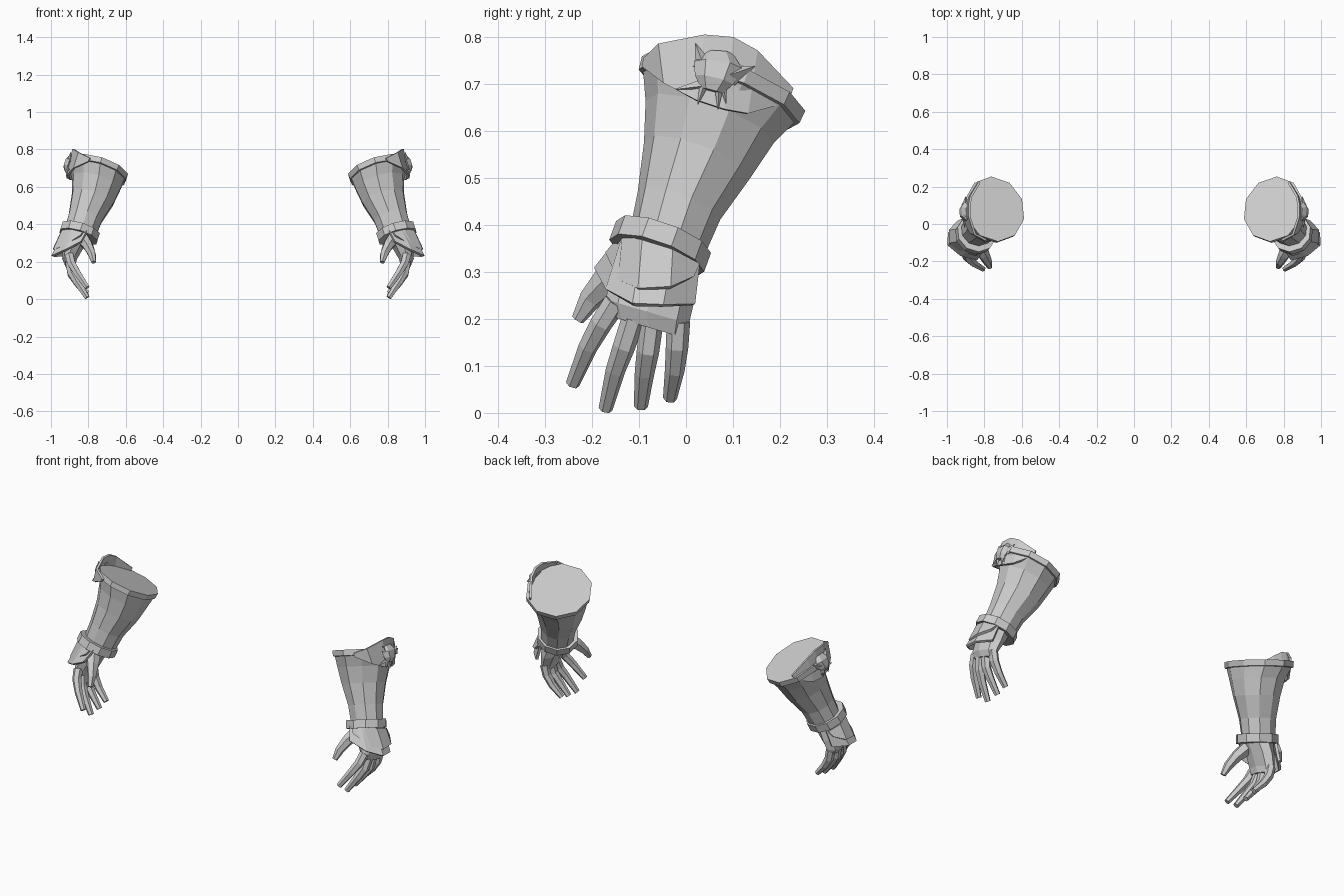
import bpy, bmesh, math
from mathutils import Vector as V


def finish(name, bm, thickness=0):
    # one glove is modelled on +x, the other one is its mirror image
    bmesh.ops.recalc_face_normals(bm, faces=bm.faces)
    me = bpy.data.meshes.new(name)
    bm.to_mesh(me)
    bm.free()
    ob = bpy.data.objects.new(name, me)
    bpy.context.collection.objects.link(ob)
    if thickness:
        s = ob.modifiers.new("thickness", 'SOLIDIFY')
        s.thickness = thickness
        s.offset = 0
    m = ob.modifiers.new("mirror", 'MIRROR')
    m.use_mirror_merge = False
    return ob


def loft(name, sections, sides, normal=None):
    # sections: (centre, radius along y, radius across); capped tube
    bm = bmesh.new()
    pts = [V(s[0]) for s in sections]
    rings = []
    for i, (c, ru, rv) in enumerate(sections):
        n = V(normal) if normal else pts[min(i + 1, len(pts) - 1)] - pts[max(i - 1, 0)]
        n.normalize()
        u = V((0, 1, 0))
        u = (u - n * n.dot(u)).normalized()
        v = n.cross(u)
        rings.append([bm.verts.new(pts[i] + u * ru * math.cos(a) + v * rv * math.sin(a))
                      for a in (2 * math.pi * k / sides for k in range(sides))])
    for a, b in zip(rings, rings[1:]):
        for k in range(sides):
            j = (k + 1) % sides
            bm.faces.new((a[k], a[j], b[j], b[k]))
    bm.faces.new(rings[0])
    bm.faces.new(rings[-1])
    return finish(name, bm)


def plate(name, rows, thickness):
    bm = bmesh.new()
    vs = [[bm.verts.new(p) for p in r] for r in rows]
    for a, b in zip(vs, vs[1:]):
        for k in range(len(a) - 1):
            bm.faces.new((a[k], a[k + 1], b[k + 1], b[k]))
    return finish(name, bm, thickness)


def spike(name, base, tip, r):
    loft(name, [(base, r, r), (tip, 0.001, 0.001)], 4)


AXIS = V((-0.28, 0.33, 0.90)).normalized()

# flared forearm with a lip at the closed top
cap = V((0.745, 0.08, 0.70))
loft("forearm", [
    ((0.847, -0.045, 0.345), 0.082, 0.088),
    ((0.815, -0.015, 0.44), 0.093, 0.095),
    ((0.777, 0.024, 0.538), 0.120, 0.119),
    ((0.758, 0.050, 0.618), 0.144, 0.138),
    (cap - AXIS * 0.032, 0.170, 0.156),
    (cap - AXIS * 0.030, 0.181, 0.164),
    (cap, 0.184, 0.167)], 10, AXIS)

# wrist band
wrist = V((0.847, -0.055, 0.354))
loft("wrist_band", [(wrist - AXIS * 0.022, 0.107, 0.109),
                    (wrist + AXIS * 0.022, 0.107, 0.109)], 10, AXIS)

# palm
loft("palm", [
    ((0.850, -0.055, 0.35), 0.080, 0.078),
    ((0.880, -0.070, 0.275), 0.094, 0.055),
    ((0.900, -0.082, 0.215), 0.092, 0.040),
    ((0.898, -0.081, 0.182), 0.084, 0.028)], 8, (0, 0.28, 0.95))

# fingers: (y, z) at knuckle, middle joint, tip; x follows the curl
fingers = {
    "index_finger": [(-0.150, 0.235), (-0.180, 0.190), (-0.208, 0.140), (-0.241, 0.061)],
    "middle_finger": [(-0.112, 0.200), (-0.132, 0.140), (-0.150, 0.090), (-0.171, 0.008)],
    "ring_finger": [(-0.072, 0.200), (-0.081, 0.130), (-0.088, 0.085), (-0.096, 0.014)],
    "little_finger": [(-0.016, 0.195), (-0.019, 0.140), (-0.024, 0.090), (-0.034, 0.031)],
}
for name, path in fingers.items():
    xs = (0.902, 0.890, 0.860, 0.806)
    rs = (0.025, 0.024, 0.021, 0.015)
    loft(name, [((x, y, z), r, r) for x, (y, z), r in zip(xs, path, rs)], 6)

# thumb
loft("thumb", [((0.840, -0.10, 0.335), 0.044, 0.040), ((0.803, -0.162, 0.287), 0.035, 0.030),
               ((0.782, -0.203, 0.242), 0.025, 0.023), ((0.771, -0.230, 0.198), 0.014, 0.014)], 6)

# two overlapping plates over the back of the hand
top = [(0.80, -0.135, 0.375), (0.87, -0.130, 0.375), (0.925, -0.09, 0.365),
       (0.935, -0.03, 0.345), (0.90, 0.025, 0.315)]
plate("lower_hand_plate", [top, [
    (0.838, -0.190, 0.305), (0.925, -0.166, 0.260), (0.991, -0.112, 0.230),
    (0.989, -0.050, 0.228), (0.930, 0.015, 0.230)]], 0.014)
plate("upper_hand_plate", [[(x + 0.012, y, z) for x, y, z in top], [
    (0.842, -0.166, 0.338), (0.932, -0.139, 0.281), (0.983, -0.100, 0.262),
    (0.984, -0.034, 0.266), (0.940, 0.013, 0.288)]], 0.014)

# shield rising above the rim on the outer side
plate("rim_shield", [
    [(0.79, -0.086, 0.753), (0.850, -0.055, 0.784), (0.880, 0.04, 0.803),
     (0.880, 0.10, 0.798), (0.870, 0.15, 0.770), (0.825, 0.225, 0.690)],
    [(0.80, -0.088, 0.735), (0.875, -0.045, 0.700), (0.908, 0.02, 0.665),
     (0.908, 0.08, 0.645), (0.892, 0.13, 0.636), (0.835, 0.215, 0.660)]], 0.012)

# beast head ornament: brow, muzzle, ears and fangs
loft("ornament_head", [((0.888, 0.070, 0.765), 0.030, 0.012), ((0.902, 0.068, 0.740), 0.052, 0.024),
                       ((0.912, 0.060, 0.708), 0.042, 0.024), ((0.916, 0.054, 0.685), 0.024, 0.012)], 6)
for name, base, tip, r in [
        ("ornament_ear_front", (0.896, 0.037, 0.740), (0.895, 0.020, 0.785), 0.018),
        ("ornament_ear_back", (0.903, 0.095, 0.716), (0.900, 0.147, 0.737), 0.022),
        ("ornament_cheek", (0.908, 0.035, 0.698), (0.905, -0.022, 0.688), 0.012),
        ("ornament_fang_front", (0.914, 0.036, 0.690), (0.916, 0.025, 0.656), 0.008),
        ("ornament_fang_back", (0.914, 0.070, 0.690), (0.916, 0.068, 0.645), 0.009),
        ("ornament_fang_side", (0.912, 0.080, 0.690), (0.914, 0.085, 0.658), 0.007)]:
    spike(name, base, tip, r)
